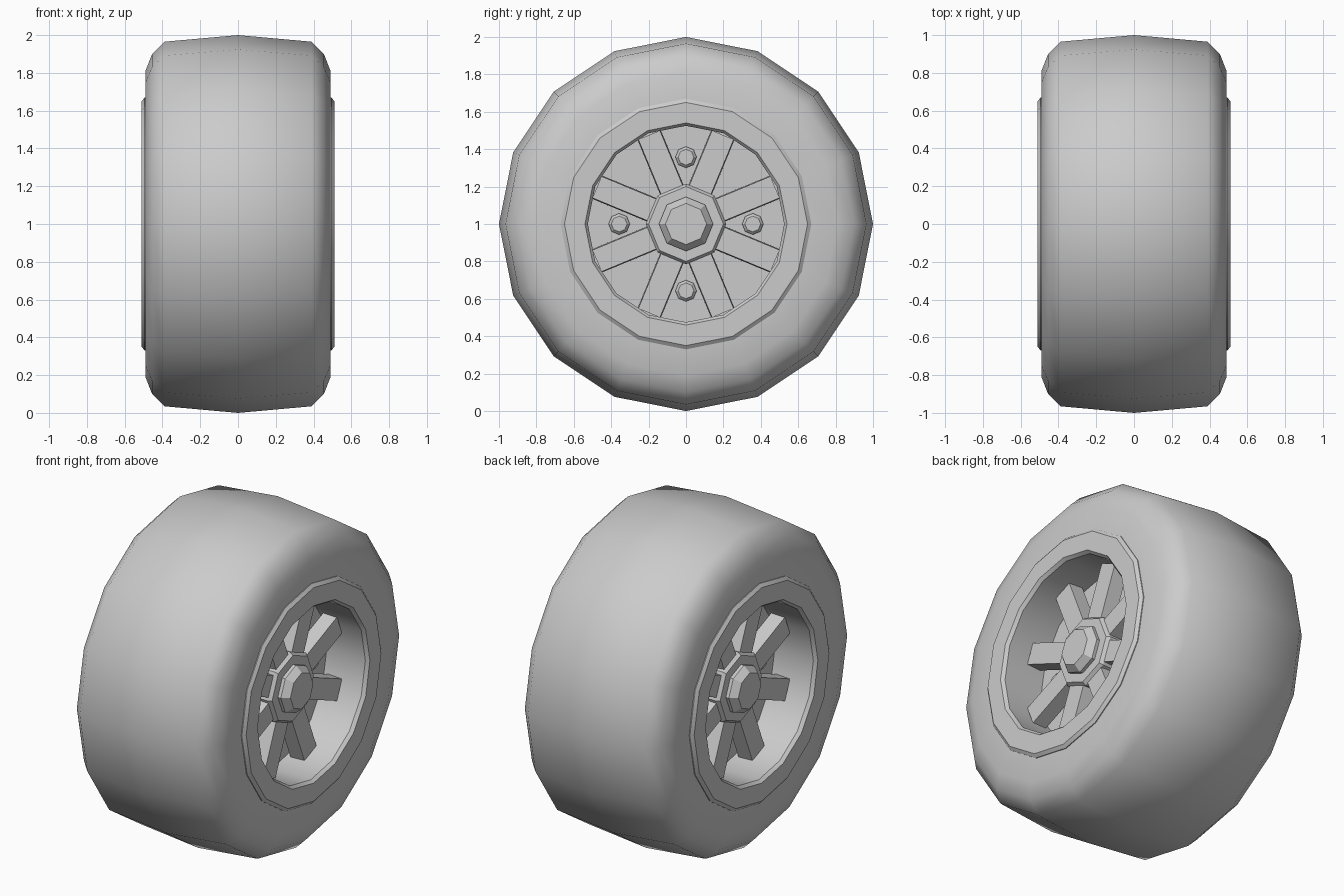
import bpy, bmesh
from math import pi, sin, cos, radians
from mathutils import Matrix, Vector

if "Cube" in bpy.data.objects:
    bpy.data.objects.remove(bpy.data.objects["Cube"])

AXLE = Vector((0, 0, 1))


def lathe(bm, profile, sides, centre=AXLE, cap=False):
    """Revolve (x, radius) points round an x-directed axis."""
    rings = []
    for x, r in profile:
        rings.append([bm.verts.new(centre + Vector((x, r * cos(2 * pi * i / sides),
                                                    r * sin(2 * pi * i / sides))))
                      for i in range(sides)])
    for a, b in zip(rings, rings[1:]):
        for i in range(sides):
            j = (i + 1) % sides
            bm.faces.new((a[i], a[j], b[j], b[i]))
    if cap:
        bm.faces.new(rings[-1])
    bmesh.ops.recalc_face_normals(bm, faces=bm.faces)


def finish(name, bm, smooth=30, mirror=True):
    me = bpy.data.meshes.new(name)
    bm.to_mesh(me)
    bm.free()
    ob = bpy.data.objects.new(name, me)
    bpy.context.collection.objects.link(ob)
    bpy.ops.object.select_all(action='DESELECT')
    ob.select_set(True)
    bpy.context.view_layer.objects.active = ob
    if smooth:
        bpy.ops.object.shade_smooth_by_angle(angle=radians(smooth))
    if mirror:
        m = ob.modifiers.new("both_sides", 'MIRROR')
        m.use_axis = (True, False, False)
        m.use_clip = True
    return ob


# Tyre: 16 sided with rounded shoulders
half = [(0.39, 0.965), (0.455, 0.9), (0.49, 0.81), (0.49, 0.6)]
bm = bmesh.new()
lathe(bm, [(-x, r) for x, r in reversed(half)] + [(0, 1.0)] + half, 16)
finish("tyre", bm, smooth=60, mirror=False)

# Rim: raised outer ring, inner lip and deep barrel
bm = bmesh.new()
lathe(bm, [(0.48, 0.67), (0.495, 0.67), (0.51, 0.65), (0.51, 0.54),
           (0.49, 0.525), (0.22, 0.525)], 16)
finish("rim", bm)

# Back disc inside the barrel
bm = bmesh.new()
lathe(bm, [(0.2, 0.525), (0.23, 0.525)], 16, cap=True)
finish("wheel_disc", bm, smooth=0)

# Eight spokes, straight bars with slightly narrowed fronts
bm = bmesh.new()
for k in range(8):
    res = bmesh.ops.create_cube(bm, size=1)
    vs = res["verts"]
    for v in vs:
        width = 0.125 if v.co.x > 0 else 0.135
        v.co = Vector((0.305 + v.co.x * 0.09, 0.335 + v.co.y * 0.36, v.co.z * width))
    rot = Matrix.Rotation(radians(22.5 + 45 * k), 4, 'X')
    bmesh.ops.transform(bm, matrix=Matrix.Translation(AXLE) @ rot, verts=vs)
finish("spokes", bm, smooth=0)

# Octagonal hub and tapered centre cap
bm = bmesh.new()
lathe(bm, [(0.22, 0.215), (0.35, 0.215), (0.37, 0.2)], 8, cap=True)
finish("hub", bm, smooth=0)
bm = bmesh.new()
lathe(bm, [(0.36, 0.145), (0.39, 0.145), (0.43, 0.11)], 8, cap=True)
finish("hub_cap", bm, smooth=0)

# Four wheel nuts on the disc
bm = bmesh.new()
for k in range(4):
    a = k * pi / 2
    lathe(bm, [(0.22, 0.057), (0.255, 0.057), (0.27, 0.042)], 8,
          AXLE + Vector((0, 0.357 * cos(a), 0.357 * sin(a))), cap=True)
finish("wheel_nuts", bm, smooth=0)
